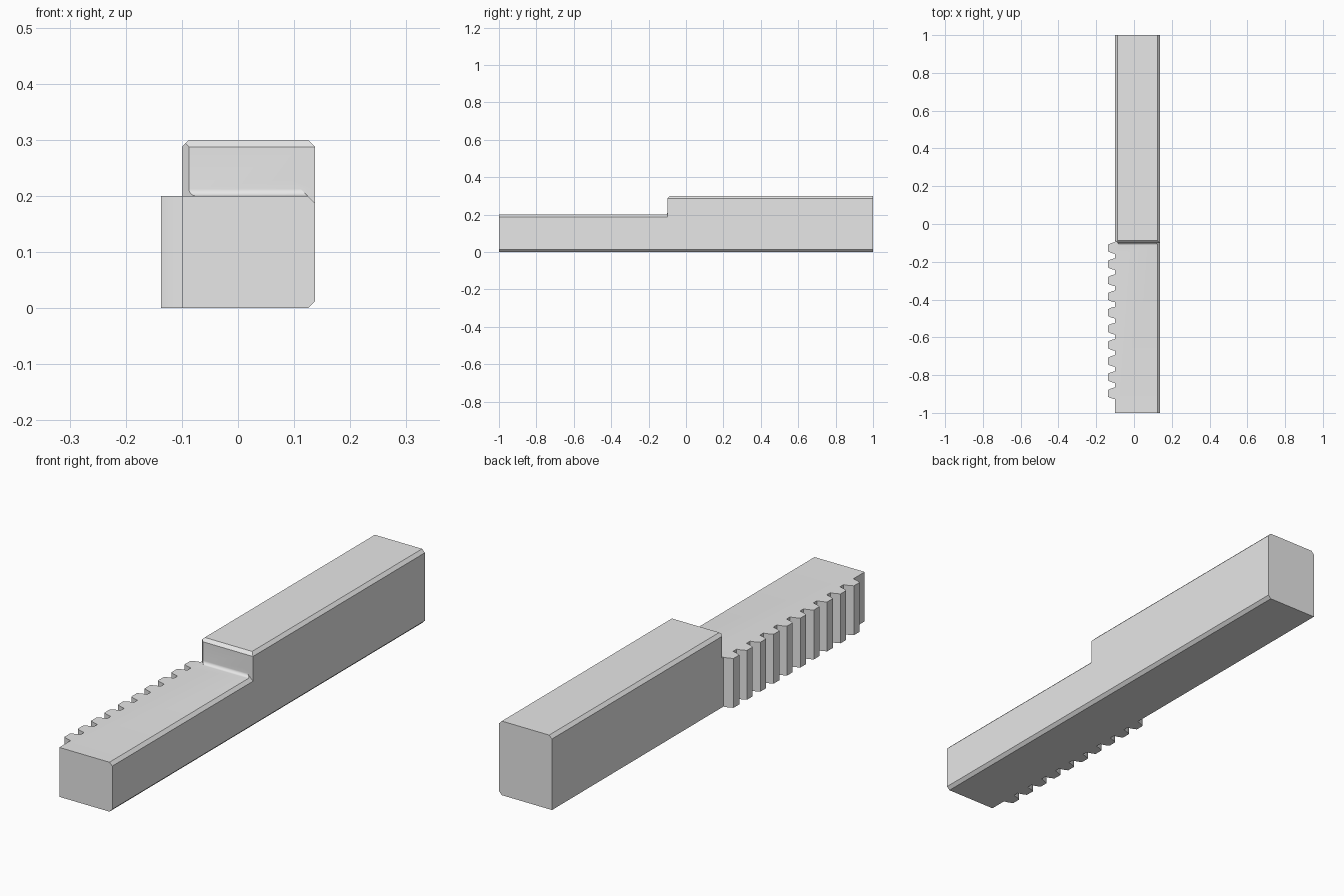
import bpy, bmesh, math

cube = bpy.data.objects.get("Cube")
if cube:
    bpy.data.objects.remove(cube, do_unlink=True)

LEFT, RIGHT = -0.1, 0.137      # bar sides in x
LOW, HIGH = 0.2, 0.3           # heights of the two levels
STEP = -0.1                    # y of the step face
C = 0.0125                     # chamfer and fillet size
TIP = -0.137                   # x of the tooth tips
PITCH, FIRST, COUNT = 0.0855, -0.127, 10

steel = bpy.data.materials.new("plain grey steel")
steel.use_nodes = True
steel.diffuse_color = (0.8, 0.8, 0.8, 1)
steel.node_tree.nodes["Principled BSDF"].inputs["Base Color"].default_value = (0.8, 0.8, 0.8, 1)


def add_prism(bm, pts, axis, lo, hi):
    """Extrude a closed 2D outline along the given axis."""
    place = {"X": lambda a, b, t: (t, a, b),
             "Y": lambda a, b, t: (a, t, b),
             "Z": lambda a, b, t: (a, b, t)}[axis]
    start = [bm.verts.new(place(a, b, lo)) for a, b in pts]
    end = [bm.verts.new(place(a, b, hi)) for a, b in pts]
    bm.faces.new(start)
    bm.faces.new(end[::-1])
    for i in range(len(pts)):
        j = (i + 1) % len(pts)
        bm.faces.new((start[i], end[i], end[j], start[j]))


def make_object(name, prisms):
    bm = bmesh.new()
    for args in prisms:
        add_prism(bm, *args)
    bmesh.ops.recalc_face_normals(bm, faces=bm.faces)
    mesh = bpy.data.meshes.new(name)
    bm.to_mesh(mesh)
    bm.free()
    mesh.materials.append(steel)
    obj = bpy.data.objects.new(name, mesh)
    bpy.context.collection.objects.link(obj)
    return obj


def select_only(obj):
    bpy.ops.object.select_all(action="DESELECT")
    obj.select_set(True)
    bpy.context.view_layer.objects.active = obj


def cut(obj, cutter):
    cutter.hide_render = True
    mod = obj.modifiers.new("cut", "BOOLEAN")
    mod.operation = "DIFFERENCE"
    mod.solver = "EXACT"
    mod.object = cutter
    select_only(obj)
    bpy.ops.object.modifier_apply(modifier=mod.name)
    bpy.data.objects.remove(cutter, do_unlink=True)


# Full-length bar with three chamfered long edges
section = [(LEFT, 0), (RIGHT - C, 0), (RIGHT, C), (RIGHT, HIGH - C),
           (RIGHT - C, HIGH), (LEFT + C, HIGH), (LEFT, HIGH - C)]
bar = make_object("bar", [(section, "Y", -1, 1)])

# Step down to the low level, with a fillet at its foot and a chamfered lip
fillet = [(STEP - C + C * math.sin(a), LOW + C - C * math.cos(a))
          for a in (math.pi / 2 * i / 8 for i in range(9))]
step = [(-1.1, LOW)] + fillet + [(STEP, HIGH - C), (STEP + C + 0.05, HIGH + 0.05),
                                 (-1.1, HIGH + 0.05)]
cut(bar, make_object("step_cutter", [(step, "X", -0.3, 0.3)]))

# Chamfer on the low level's long edge
edge = [(RIGHT - C - 0.03, LOW + 0.03), (RIGHT + 0.05, LOW - C - 0.05),
        (RIGHT + 0.05, LOW + 0.03)]
cut(bar, make_object("edge_cutter", [(edge, "Y", -1.1, STEP)]))

# Upright chamfer on the corner of the step
corner = [(LEFT - 0.05, STEP + C + 0.05), (LEFT - 0.05, STEP - 0.05),
          (LEFT + C + 0.05, STEP - 0.05)]
cut(bar, make_object("corner_cutter", [(corner, "Z", LOW, HIGH + 0.05)]))

# Rack teeth with convex flanks
flank = []
for i in range(7):
    t = i / 6
    flank.append((LEFT + (TIP - LEFT) * t, 0.031 - 0.005 * t - 0.008 * t * t))
teeth = []
for n in range(COUNT):
    y = FIRST - n * PITCH
    outline = [(x, y + w) for x, w in flank] + [(x, y - w) for x, w in reversed(flank)]
    teeth.append((outline, "Z", 0, LOW))
rack = make_object("rack_teeth", teeth)

for obj in (bar, rack):
    select_only(obj)
    bpy.ops.object.shade_smooth_by_angle(angle=math.radians(25))
